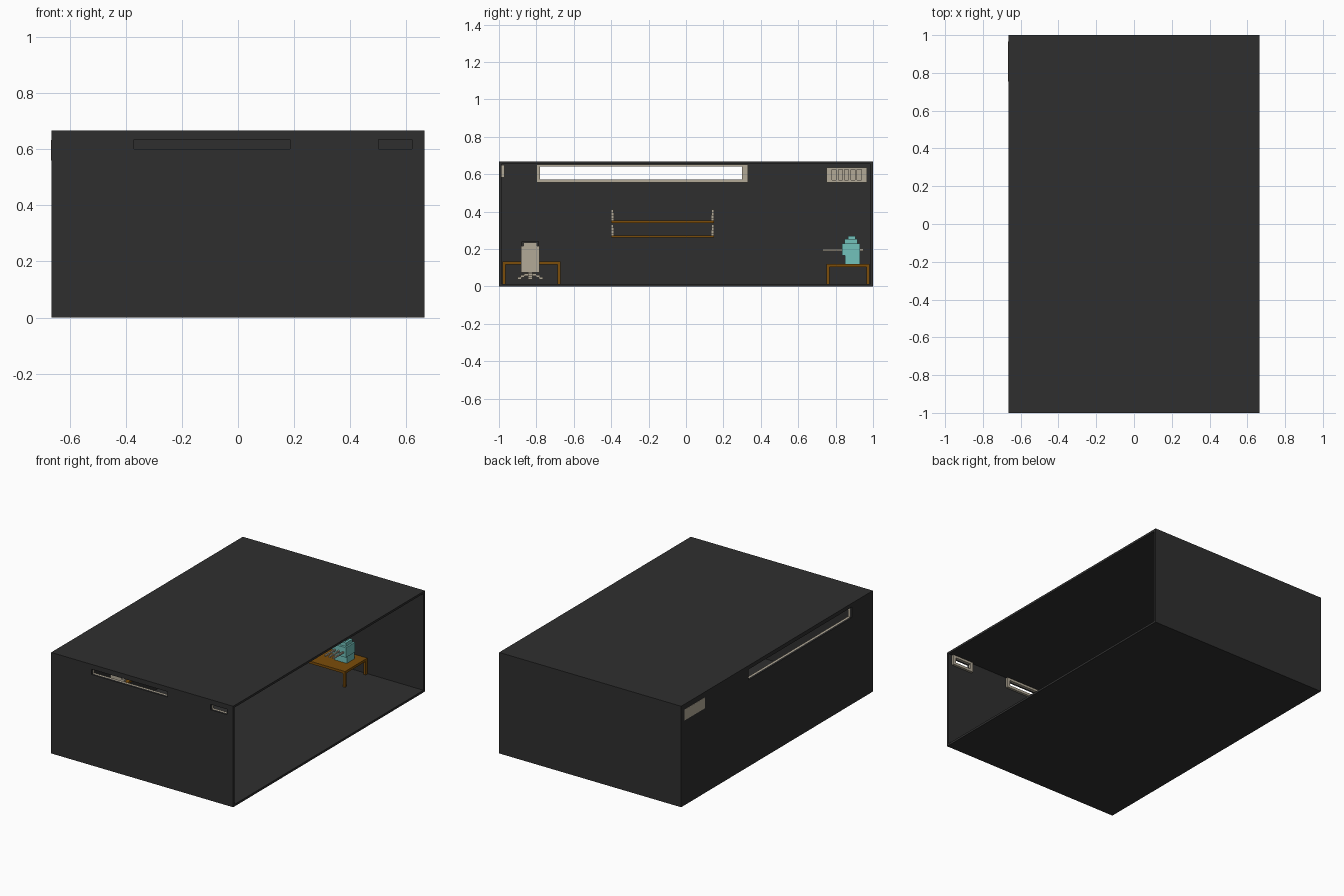
import bpy, bmesh
from mathutils import Vector

if "Cube" in bpy.data.objects:
    bpy.data.objects.remove(bpy.data.objects["Cube"])


def material(name, rgb):
    m = bpy.data.materials.new(name)
    m.use_nodes = True
    m.diffuse_color = (*rgb, 1)
    bsdf = next(n for n in m.node_tree.nodes if n.type == 'BSDF_PRINCIPLED')
    bsdf.inputs["Base Color"].default_value = (*rgb, 1)
    bsdf.inputs["Roughness"].default_value = 0.8
    return m


DARK = material("charcoal", (0.028, 0.028, 0.028))
WOOD = material("brown wood", (0.20, 0.075, 0.003))
BEIGE = material("warm beige", (0.45, 0.40, 0.31))
TEAL = material("teal", (0.17, 0.54, 0.50))


def finish(name, bm, mat):
    bmesh.ops.recalc_face_normals(bm, faces=bm.faces)
    mesh = bpy.data.meshes.new(name)
    bm.to_mesh(mesh)
    bm.free()
    mesh.materials.append(mat)
    ob = bpy.data.objects.new(name, mesh)
    bpy.context.scene.collection.objects.link(ob)
    return ob


def boxes(name, mat, *items):
    """One object from boxes given as (x0, x1, y0, y1, z0, z1)."""
    bm = bmesh.new()
    for b in items:
        verts = bmesh.ops.create_cube(bm, size=1)["verts"]
        lo, hi = Vector(b[0::2]), Vector(b[1::2])
        for v in verts:
            v.co = (lo + hi) / 2 + v.co * (hi - lo)
    return finish(name, bm, mat)


def panel(name, mat, axis, d0, d1, u, v, holes):
    """Upright slab from d0 to d1 along axis, with rectangular holes (u0, u1, v0, v1)."""
    us = sorted({*u, *(e for h in holes for e in h[:2])})
    vs = sorted({*v, *(e for h in holes for e in h[2:])})

    def point(a, b):
        return (d0, a, b) if axis == 'x' else (a, d0, b)

    bm = bmesh.new()
    grid = [[bm.verts.new(point(a, b)) for b in vs] for a in us]
    for i in range(len(us) - 1):
        for j in range(len(vs) - 1):
            cu, cv = (us[i] + us[i + 1]) / 2, (vs[j] + vs[j + 1]) / 2
            if not any(h[0] < cu < h[1] and h[2] < cv < h[3] for h in holes):
                bm.faces.new((grid[i][j], grid[i + 1][j], grid[i + 1][j + 1], grid[i][j + 1]))
    bmesh.ops.delete(bm, geom=[p for p in bm.verts if not p.link_faces], context='VERTS')
    side = bmesh.ops.extrude_face_region(bm, geom=bm.faces[:])
    moved = [g for g in side["geom"] if isinstance(g, bmesh.types.BMVert)]
    shift = (d1 - d0, 0, 0) if axis == 'x' else (0, d1 - d0, 0)
    bmesh.ops.translate(bm, verts=moved, vec=shift)
    return finish(name, bm, mat)


def table(name, x0, x1, y0, y1, top):
    t = 0.016
    legs = [(x, x + t, y, y + t, FLOOR, top - t) for x in (x0, x1 - t) for y in (y0, y1 - t)]
    boxes(name, WOOD, (x0, x1, y0, y1, top - t, top), *legs)


# Room shell, open on the +x side
W, L, H, T = 0.665, 1.0, 0.667, 0.014
FLOOR = T
boxes("floor", DARK, (-W, W, -L, L, 0, T))
boxes("roof", DARK, (-W, W, -L, L, H - T, H))
boxes("back_wall", DARK, (-W + T, W, L - T, L, T, H - T))
front_holes = [(-0.37, 0.185, 0.60, 0.635), (0.50, 0.62, 0.60, 0.635)]
side_hole = (-0.78, 0.30, 0.572, 0.642)
panel("front_wall", DARK, 'y', -L, -L + T, (-W + T, W), (T, H - T), front_holes)
vent_hole = (0.755, 0.965, 0.56, 0.632)
panel("side_wall", DARK, 'x', -W, -W + T, (-L, L), (T, H - T), [side_hole, vent_hole])

# Window frames fixed to the inside of the walls
for name, h in zip(("front_long_window_frame", "front_small_window_frame"), front_holes):
    panel(name, BEIGE, 'y', -L + T, -L + T + 0.015,
          (h[0] - 0.018, h[1] + 0.018), (h[2] - 0.017, 0.650), [h])
panel("side_window_frame", BEIGE, 'x', -W + T, -W + T + 0.015,
      (-0.80, 0.332), (0.556, 0.652), [side_hole])

# Air vent through the side wall, with five recessed slots
slots = [(0.781 + i * 0.0335, 0.803 + i * 0.0335, 0.568, 0.624) for i in range(5)]
boxes("vent_body", BEIGE, (-W - 0.001, -W + T + 0.004, 0.755, 0.965, 0.56, 0.632))
panel("vent_grille", BEIGE, 'x', -W + T + 0.004, -W + T + 0.016,
      (0.75, 0.967), (0.556, 0.635), slots)

# Wall shelves with stepped end supports
wall = -W + T
for i, z in enumerate((0.26, 0.34)):
    boxes(f"shelf_{i + 1}", WOOD, (wall, wall + 0.12, -0.40, 0.15, z, z + 0.011))
    steps = [(wall, wall + 0.10 - k * 0.022, y + s * k * 0.001, y + 0.016 - (1 - s) * k * 0.001,
              z + 0.011 + k * 0.015, z + 0.026 + k * 0.015)
             for k in range(4) for y, s in ((-0.40, 0), (0.134, 1))]
    boxes(f"shelf_supports_{i + 1}", BEIGE, *steps)

# Desk, screen and swivel chair in the front corner
table("desk", wall + 0.005, wall + 0.205, -0.982, -0.67, 0.132)
boxes("desk_screen", DARK, (-0.60, -0.585, -0.88, -0.785, 0.155, 0.24),
      (-0.60, -0.585, -0.845, -0.82, 0.14, 0.155), (-0.62, -0.565, -0.865, -0.80, 0.132, 0.14))
cx, cy = -0.38, -0.833
boxes("chair_back", BEIGE,
      (cx + 0.035, cx + 0.055, cy - 0.036, cy + 0.036, 0.215, 0.235),
      (cx + 0.035, cx + 0.055, cy - 0.05, cy + 0.05, 0.095, 0.215))
boxes("chair_seat", BEIGE, (cx - 0.05, cx + 0.055, cy - 0.05, cy + 0.05, 0.075, 0.095))
boxes("chair_armrests", BEIGE,
      *[(cx - 0.035, cx + 0.035, cy + s * 0.043 - 0.007, cy + s * 0.043 + 0.007, 0.125, 0.137)
        for s in (-1, 1)],
      *[(cx + 0.0, cx + 0.012, cy + s * 0.043 - 0.006, cy + s * 0.043 + 0.006, 0.095, 0.125)
        for s in (-1, 1)])
boxes("chair_column", BEIGE, (cx - 0.012, cx + 0.012, cy - 0.012, cy + 0.012, 0.055, 0.075))
feet = []
for dx, dy in ((1, 0), (-1, 0), (0, 1), (0, -1)):
    for r, z in ((0.022, 0.056), (0.042, 0.048), (0.058, 0.036)):
        x, y = cx + dx * r, cy + dy * r
        feet.append((x - 0.011, x + 0.011, y - 0.011, y + 0.011, z, z + 0.014))
boxes("chair_feet", BEIGE, *feet)

# Workbench at the back with a blocky machine on top
table("workbench", -0.25, 0.257, 0.75, 0.982, 0.119)
mx = 0.155
layers = [(0.045, 0.85, 0.93, 0.119, 0.165), (0.050, 0.833, 0.93, 0.165, 0.23),
          (0.040, 0.848, 0.918, 0.23, 0.253), (0.025, 0.865, 0.905, 0.253, 0.27)]
boxes("machine_body", TEAL, *[(mx - w, mx + w, *rest) for w, *rest in layers])
boxes("machine_rods", BEIGE,
      *[(mx + d - 0.005, mx + d + 0.005, 0.73, 0.84, 0.19, 0.20) for d in (-0.03, 0, 0.03)],
      (mx - 0.012, mx + 0.012, 0.93, 0.95, 0.19, 0.202))
